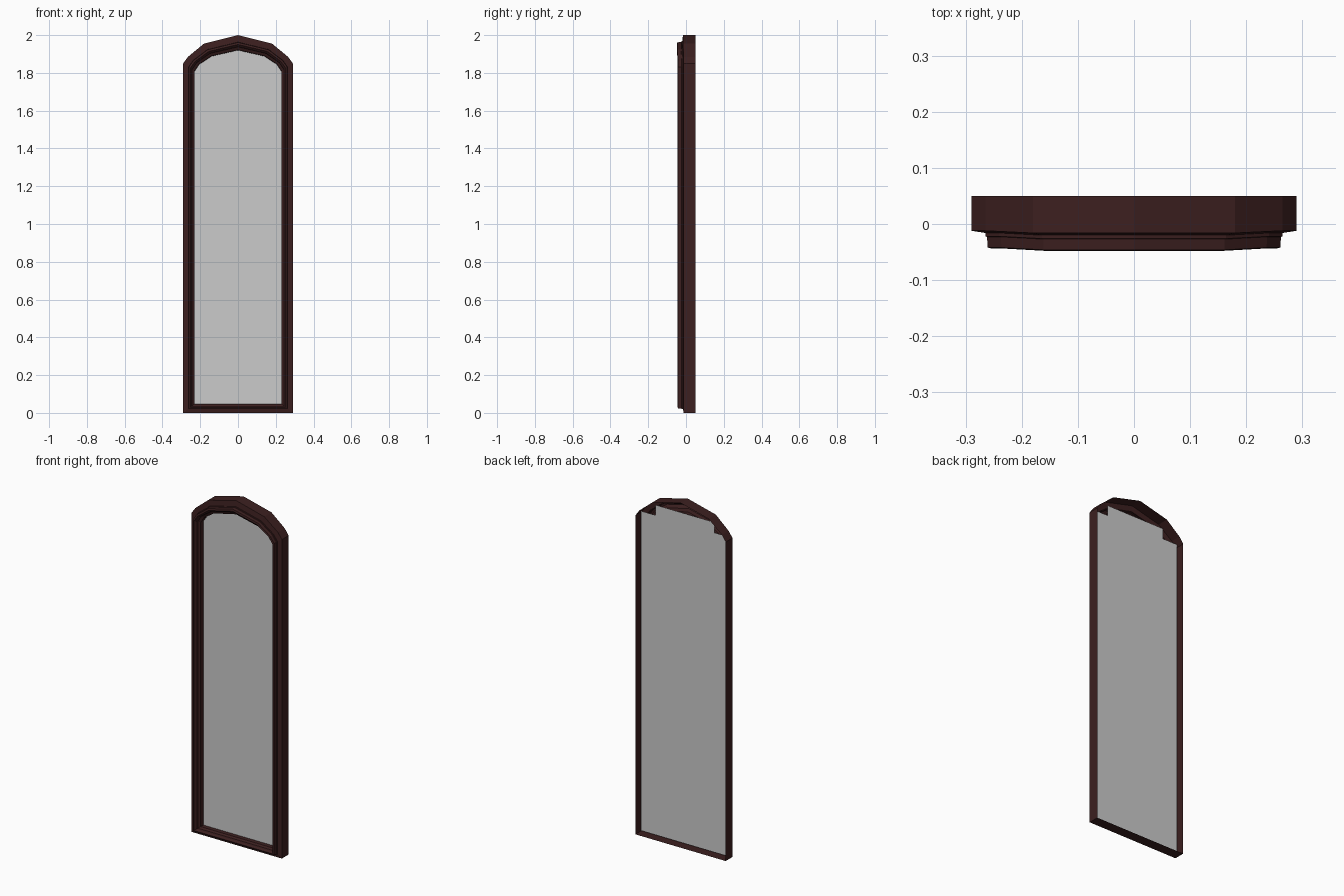
import bpy
import bmesh

cube = bpy.data.objects.get("Cube")
if cube:
    bpy.data.objects.remove(cube, do_unlink=True)


def material(name, rgb):
    mat = bpy.data.materials.new(name)
    mat.use_nodes = True
    mat.diffuse_color = (*rgb, 1)
    node = mat.node_tree.nodes["Principled BSDF"]
    node.inputs["Base Color"].default_value = (*rgb, 1)
    node.inputs["Roughness"].default_value = 0.6
    return mat


def finish(bm, name, mat):
    mesh = bpy.data.meshes.new(name)
    bm.to_mesh(mesh)
    bm.free()
    mesh.materials.append(mat)
    obj = bpy.data.objects.new(name, mesh)
    bpy.context.collection.objects.link(obj)
    return obj


def full_outline(half):
    """Mirror a right-hand outline (bottom to apex) into a closed loop."""
    return half + [(-x, z) for x, z in reversed(half) if x > 0]


wood = material("dark mahogany", (0.045, 0.014, 0.014))
silver = material("mirror grey", (0.6, 0.6, 0.6))

# Arched outlines: outer edge of the frame and edge of the opening
outer = full_outline([(0.29, 0), (0.29, 1.85), (0.265, 1.885), (0.18, 1.955), (0, 2)])
inner = full_outline([(0.229, 0.048), (0.229, 1.81), (0.205, 1.845), (0.14, 1.888), (0, 1.92)])

# Moulding section: fraction of the way inward, depth
section = [(0, 0.05), (0, -0.012), (0.41, -0.016), (0.41, -0.022), (0.46, -0.023),
           (0.48, -0.042), (0.62, -0.044), (0.74, -0.035), (0.78, -0.022),
           (0.98, -0.014), (1, 0.009)]

# Frame: the section swept round the outline, open at the back
bm = bmesh.new()
rings = []
for t, y in section:
    ring = []
    for (ax, az), (bx, bz) in zip(outer, inner):
        bow = 0.004 if az > 1.9 and y < 0 else 0  # arch swells forward slightly
        ring.append(bm.verts.new((ax + (bx - ax) * t, y - bow, az + (bz - az) * t)))
    rings.append(ring)
count = len(outer)
for a, b in zip(rings, rings[1:]):
    for i in range(count):
        j = (i + 1) % count
        bm.faces.new((a[i], a[j], b[j], b[i]))
bmesh.ops.recalc_face_normals(bm, faces=bm.faces)
# the outer bottom wall must face down
bm.faces.ensure_lookup_table()
if bm.faces[count - 1].normal.z > 0:
    bmesh.ops.reverse_faces(bm, faces=bm.faces)
finish(bm, "arched_frame", wood)

# Mirror pane: a sheet with stepped upper corners
pane = full_outline([(0.282, 0.008), (0.282, 1.862), (0.188, 1.862), (0.188, 1.922)])
bm = bmesh.new()
bm.faces.new([bm.verts.new((x, 0.009, z)) for x, z in pane])
finish(bm, "mirror_pane", silver)
